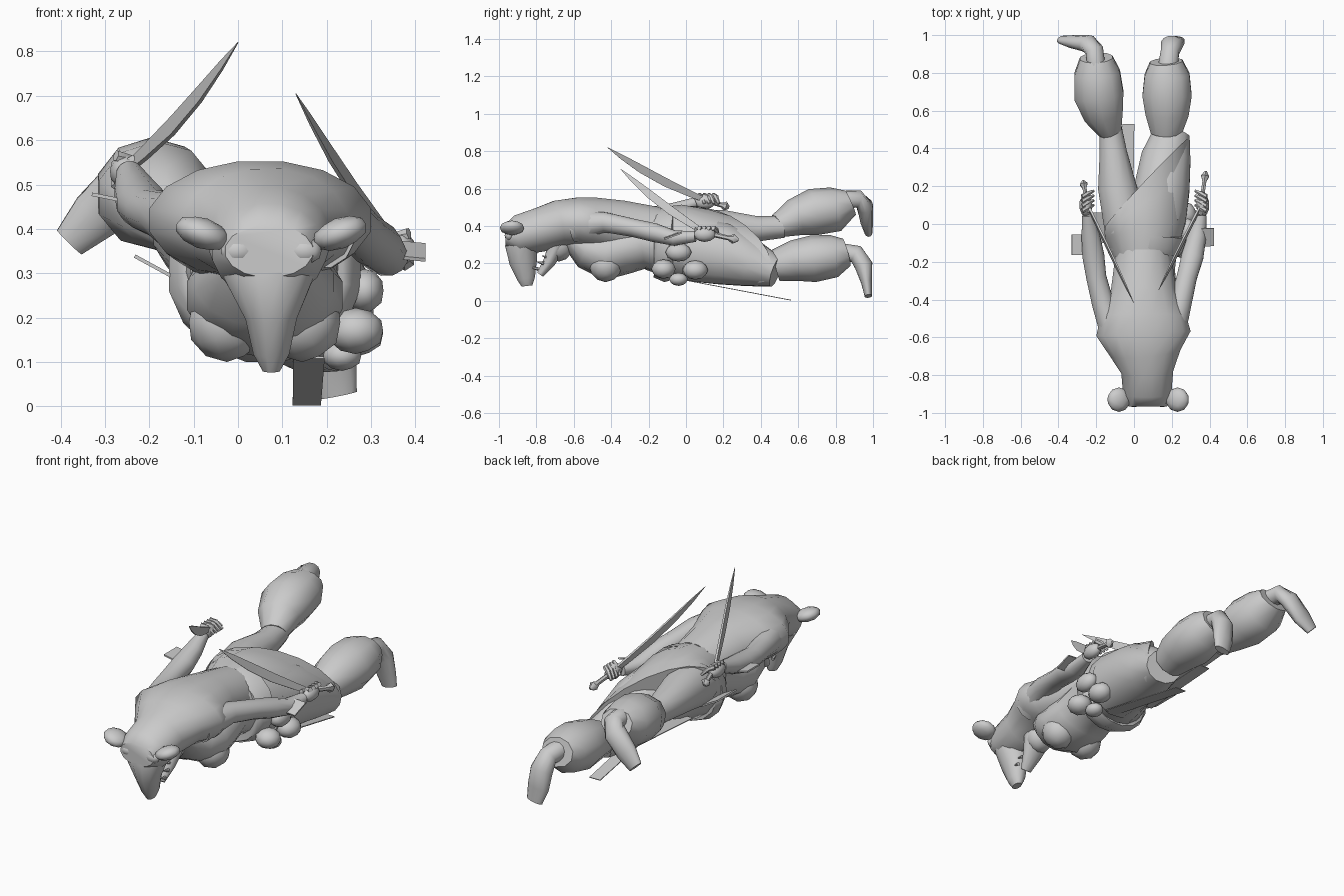
import bpy
import bmesh
import math
from mathutils import Vector, Matrix

default_cube = bpy.data.objects.get("Cube")
if default_cube:
    bpy.data.objects.remove(default_cube, do_unlink=True)

# One plain grey for the whole figure
GREY = (0.6, 0.6, 0.6, 1)
grey = bpy.data.materials.new("plain_grey")
grey.use_nodes = True
grey.diffuse_color = GREY
for node in grey.node_tree.nodes:
    if node.type == "BSDF_PRINCIPLED":
        node.inputs["Base Color"].default_value = GREY


def finish(name, bm, angle=50):
    """Turn a bmesh into a smooth shaded object with sharp edges kept."""
    bmesh.ops.recalc_face_normals(bm, faces=bm.faces)
    mesh = bpy.data.meshes.new(name)
    bm.to_mesh(mesh)
    bm.free()
    mesh.materials.append(grey)
    for polygon in mesh.polygons:
        polygon.use_smooth = True
    mesh.set_sharp_from_angle(angle=math.radians(angle))
    obj = bpy.data.objects.new(name, mesh)
    bpy.context.collection.objects.link(obj)
    return obj


def loft(name, rows, sides=12, slants=None, angle=50):
    """Skin elliptical rings; each row is x, y, z, side radius, depth radius."""
    bm = bmesh.new()
    centres = [Vector(row[:3]) for row in rows]
    rings = []
    for i, row in enumerate(rows):
        before = centres[max(i - 1, 0)]
        after = centres[min(i + 1, len(rows) - 1)]
        along = (after - before).normalized()
        across = Vector((1, 0, 0))
        across = (across - along * across.dot(along)).normalized()
        depth = along.cross(across)
        ring = []
        for k in range(sides):
            turn = math.tau * (k + 0.5) / sides
            offset = across * row[3] * math.cos(turn) + depth * row[4] * math.sin(turn)
            if slants:
                offset.y += slants[i] * offset.x
                offset.z -= slants[i] * offset.x * 0.5
            ring.append(bm.verts.new(centres[i] + offset))
        rings.append(ring)
    for low, high in zip(rings, rings[1:]):
        for k in range(sides):
            n = (k + 1) % sides
            bm.faces.new((low[k], low[n], high[n], high[k]))
    bm.faces.new(rings[0])
    bm.faces.new(rings[-1])
    return finish(name, bm, angle)


def blob(name, centre, radii, tilt=0):
    """A rounded lump, tilted about the front axis."""
    bm = bmesh.new()
    bmesh.ops.create_icosphere(bm, subdivisions=2, radius=1)
    place = Matrix.Translation(centre) @ Matrix.Rotation(tilt, 4, "Y")
    bm.transform(place @ Matrix.Diagonal((*radii, 1)))
    return finish(name, bm)


def plate(name, centre, size, tilt):
    """A thin flat plate."""
    bm = bmesh.new()
    bmesh.ops.create_cube(bm, size=1)
    turn = Matrix.Rotation(tilt[0], 4, "X") @ Matrix.Rotation(tilt[1], 4, "Y")
    bm.transform(Matrix.Translation(centre) @ turn @ Matrix.Diagonal((*size, 1)))
    return finish(name, bm, 20)


def sweep(start, end, profile, bow=0):
    """Rows along a line, from (fraction, side radius, depth radius)."""
    start, end = Vector(start), Vector(end)
    rows = []
    for t, a, b in profile:
        point = start.lerp(end, t)
        point.z -= bow * math.sin(math.pi * t)
        rows.append((*point, a, b))
    return rows


# Animal hide: head, shoulders and back
loft("hide_back", [
    (.07, -.965, .35, .10, .06), (.07, -.9, .35, .13, .11),
    (.07, -.78, .38, .14, .12), (.06, -.68, .41, .19, .13),
    (.05, -.58, .42, .255, .135), (.05, -.49, .41, .23, .145),
    (.05, -.35, .395, .175, .145), (.05, -.16, .36, .15, .145)], 16)
loft("snout", [
    (.07, -.86, .4, .12, .08), (.07, -.88, .29, .105, .09),
    (.075, -.87, .2, .06, .075), (.075, -.855, .12, .042, .05),
    (.075, -.85, .08, .02, .03)])
loft("lower_jaw", [
    (.07, -.68, .32, .09, .05), (.075, -.73, .21, .055, .035),
    (.075, -.78, .14, .03, .02)])
blob("inner_face", (.07, -.68, .3), (.08, .08, .09))
for side in (-1, 1):
    blob("ear", (.075 + side * .155, -.93, .39), (.065, .065, .035), side * -.35)
    blob("brow", (.075 + side * .075, -.945, .35), (.04, .025, .03))
    for step in range(3):
        tooth_y = -.79 + step * .03
        tooth = (.075 + side * .04, tooth_y, .17 + step * .03)
        tip = (.075 + side * .035, tooth_y - .04, .18 + step * .03)
        loft("tooth", sweep(tooth, tip, [(0, .01, .01), (1, .002, .002)]), 6)

# Human torso under the hide
loft("chest", [
    (.06, -.62, .34, .1, .06), (.06, -.53, .28, .16, .11),
    (.06, -.43, .25, .18, .14), (.06, -.34, .27, .17, .13),
    (.06, -.24, .31, .16, .14), (.06, -.08, .31, .18, .18)], 14)
for side in (-1, 1):
    blob("breast", (.06 + side * .085, -.43, .19), (.09, .09, .09))
loft("belt", [
    (.06, -.17, .31, .18, .17), (.06, -.15, .31, .2, .19),
    (.06, -.09, .3, .22, .205), (.06, -.07, .3, .2, .19)], 16)

# Wrapped skirt with a slanting hem
loft("skirt", [
    (.05, -.2, .33, .16, .165), (.06, -.04, .315, .215, .2),
    (.065, .1, .305, .225, .185), (.07, .22, .29, .225, .165)],
    18, [0, .25, .7, 1.1], 40)
loft("left_thigh", [
    (.12, .02, .28, .16, .18), (.15, .2, .25, .15, .17),
    (.17, .35, .2, .135, .13), (.2, .48, .155, .1, .085)])
loft("right_thigh", [
    (-.04, -.02, .36, .12, .13), (-.09, .2, .39, .105, .1),
    (-.11, .38, .385, .075, .07), (-.125, .52, .395, .06, .06)])

# Baggy trouser legs and bare feet
loft("left_trouser", [
    (.17, .48, .19, .085, .085), (.175, .58, .215, .12, .11),
    (.175, .68, .225, .137, .125), (.175, .79, .24, .125, .115),
    (.17, .86, .26, .09, .075)], 10)
loft("right_trouser", [
    (-.125, .49, .4, .065, .065), (-.16, .58, .445, .11, .1),
    (-.185, .68, .475, .137, .125), (-.195, .8, .49, .127, .12),
    (-.2, .88, .525, .09, .07)], 10)
loft("left_foot", [
    (.18, .83, .26, .055, .05), (.19, .91, .25, .05, .05),
    (.2, .95, .19, .06, .05), (.21, .965, .1, .06, .03),
    (.225, .975, .025, .045, .02)])
loft("right_foot", [
    (-.2, .84, .54, .05, .05), (-.21, .92, .545, .05, .048),
    (-.245, .955, .51, .06, .045), (-.32, .965, .43, .06, .035),
    (-.38, .975, .37, .04, .022)])

# Arms trailing back along the body
loft("left_arm", [
    (.19, -.6, .4, .08, .09), (.245, -.43, .42, .06, .055),
    (.28, -.28, .39, .055, .05), (.31, -.17, .365, .06, .052),
    (.335, -.06, .335, .05, .042), (.355, .05, .345, .03, .03)])
loft("right_arm", [
    (-.1, -.58, .41, .08, .09), (-.165, -.42, .43, .06, .055),
    (-.2, -.28, .44, .055, .05), (-.215, -.17, .455, .06, .052),
    (-.23, -.06, .485, .05, .042), (-.245, .05, .525, .03, .03)])

# Hands, each gripping a curved sword
swords = {
    "left": (1, (.355, .1, .365), (.38, .28, .325), (.13, -.35, .705)),
    "right": (-1, (-.245, .1, .54), (-.27, .23, .5), (0, -.42, .82))}
for label, (side, hand, pommel, tip) in swords.items():
    hand = Vector(hand)
    blob(label + "_palm", hand + Vector((side * .01, 0, -.01)), (.035, .06, .04))
    for finger in range(4):
        knuckle = hand + Vector((side * .03, finger * .025 - .03, .025))
        fingertip = knuckle + Vector((side * -.06, .03, -.045))
        loft(label + "_finger", sweep(
            knuckle, fingertip, [(0, .012, .014), (.5, .013, .015), (1, .007, .008)],
            -.012), 6)
    loft(label + "_hilt", sweep(hand, pommel, [
        (-.3, .013, .015), (.7, .012, .013), (.85, .024, .026), (1, .006, .008)]), 6)
    loft(label + "_blade", sweep(hand, tip, [
        (0, .008, .018), (.15, .008, .024), (.4, .007, .032),
        (.65, .006, .03), (.85, .004, .018), (1, .001, .001)], .02), 4, None, 25)

# Wrist guards
plate("left_wrist_guard", (.39, -.07, .35), (.065, .1, .008), (.35, .1))
plate("right_wrist_guard", (-.29, -.11, .47), (.08, .11, .008), (0, .2))

# Pouches on the left hip
blob("front_pouch", (.265, -.12, .17), (.065, .065, .052))
blob("rear_pouch", (.27, .05, .165), (.06, .068, .052))
blob("upper_pouch", (.285, -.04, .26), (.045, .07, .05))
blob("under_pouch", (.235, -.04, .115), (.045, .05, .035))

# Hanging cloth strips
flat = [(0, .05, .003), (1, .045, .003)]
loft("front_cloth", sweep((.16, .0, .11), (.155, .56, .004), flat), 4)
loft("side_cloth", sweep((-.04, .05, .2), (-.03, .53, .22), flat), 4)
plate("hip_flap", (-.18, -.02, .31), (.12, .16, .008), (0, .5))
